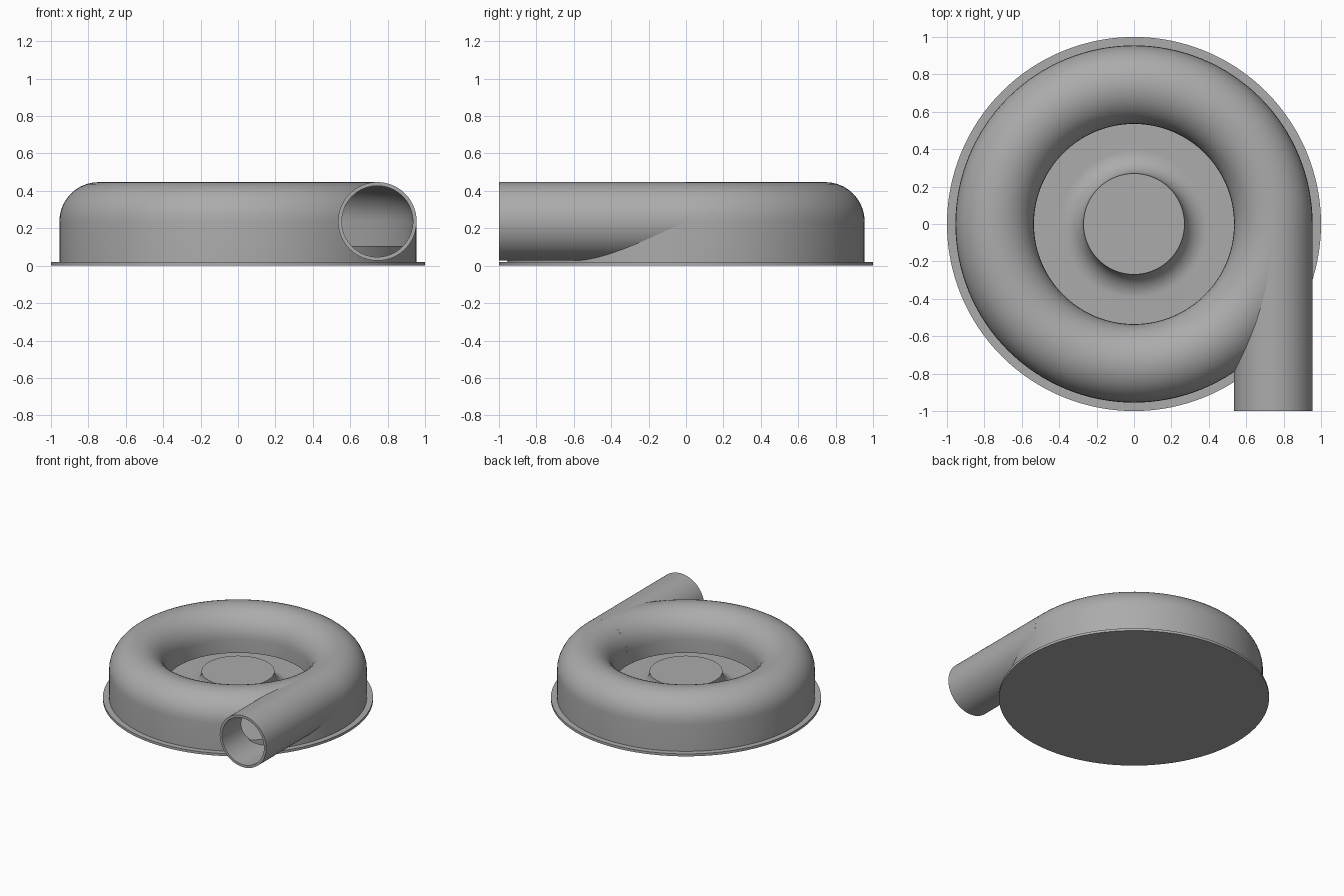
import bpy, bmesh, math
from mathutils import Vector, Matrix

if "Cube" in bpy.data.objects:
    bpy.data.objects.remove(bpy.data.objects["Cube"])

# One plain grey for the whole housing
grey = bpy.data.materials.new("plain grey")
grey.use_nodes = True
colour = (0.41, 0.41, 0.41, 1)
grey.diffuse_color = colour
grey.node_tree.nodes["Principled BSDF"].inputs["Base Color"].default_value = colour

RING, TUBE, WALL, MID_Z = 0.745, 0.21, 0.02, 0.237
PLATE, FLOOR, HUB, HUB_Z = 0.02, 0.105, 0.27, 0.23
STEPS = 128


def arc(cx, cz, r, start, end, n=20):
    angles = [math.radians(start + (end - start) * i / n) for i in range(n + 1)]
    return [(cx + r * math.cos(a), cz + r * math.sin(a)) for a in angles]


def finish(name, bm):
    bmesh.ops.remove_doubles(bm, verts=bm.verts, dist=1e-5)
    bmesh.ops.recalc_face_normals(bm, faces=bm.faces)
    mesh = bpy.data.meshes.new(name)
    bm.to_mesh(mesh)
    bm.free()
    mesh.materials.append(grey)
    obj = bpy.data.objects.new(name, mesh)
    bpy.context.collection.objects.link(obj)
    return obj


def smooth(obj):
    bpy.ops.object.select_all(action="DESELECT")
    obj.select_set(True)
    bpy.context.view_layer.objects.active = obj
    bpy.ops.object.shade_smooth_by_angle(angle=math.radians(35))


def lathe(name, profile, closed=False):
    bm = bmesh.new()
    verts = [bm.verts.new((r, 0, z)) for r, z in profile]
    pairs = list(zip(verts, verts[1:]))
    if closed:
        pairs.append((verts[-1], verts[0]))
    edges = [bm.edges.new(p) for p in pairs]
    bmesh.ops.spin(bm, geom=verts + edges, axis=(0, 0, 1), cent=(0, 0, 0),
                   angle=math.tau, steps=STEPS)
    return finish(name, bm)


def cylinder(name, r, y0, y1):
    bm = bmesh.new()
    place = Matrix.Translation((RING, (y0 + y1) / 2, MID_Z)) @ Matrix.Rotation(math.pi / 2, 4, "X")
    bmesh.ops.create_cone(bm, cap_ends=True, segments=96, radius1=r, radius2=r,
                          depth=y1 - y0, matrix=place)
    return finish(name, bm)


def cut(obj, tool, operation="DIFFERENCE"):
    mod = obj.modifiers.new(operation.title(), "BOOLEAN")
    mod.operation, mod.solver, mod.object = operation, "EXACT", tool
    tool.hide_render = True
    tool.hide_set(True)


# Round mounting plate
smooth(lathe("base_plate", [(0, 0), (1, 0), (1, PLATE), (0, PLATE)]))

# Raised floor with a flared central hub
flare = HUB_Z - FLOOR
hub = lathe("hub_floor", [(0, PLATE), (RING + TUBE - WALL / 2, PLATE),
                          (RING + TUBE - WALL / 2, FLOOR)]
            + arc(HUB + flare, HUB_Z, flare, 270, 180) + [(0, HUB_Z)])
smooth(hub)

# Ring shell with an open inlet, joined to a tangent outlet pipe
inner = TUBE - WALL
rim = 0.13
shell = lathe("ring_shell", [(RING + TUBE, PLATE)] + arc(RING, MID_Z, TUBE, 0, 180)
              + [(RING - TUBE, rim), (RING - inner, rim)]
              + arc(RING, MID_Z, inner, 180, 0) + [(RING + inner, PLATE)], True)
cut(shell, cylinder("pipe_outer", TUBE, -1, 0), "UNION")
cut(shell, cylinder("pipe_bore", inner, -1.1, 0))
# Clear the pipe end that would stand inside the channel
channel = lathe("channel_cutter", [(RING - inner, PLATE)] + arc(RING, MID_Z, inner, 180, 0)
                + [(RING + inner, PLATE)], True)
cut(shell, channel)
smooth(shell)
